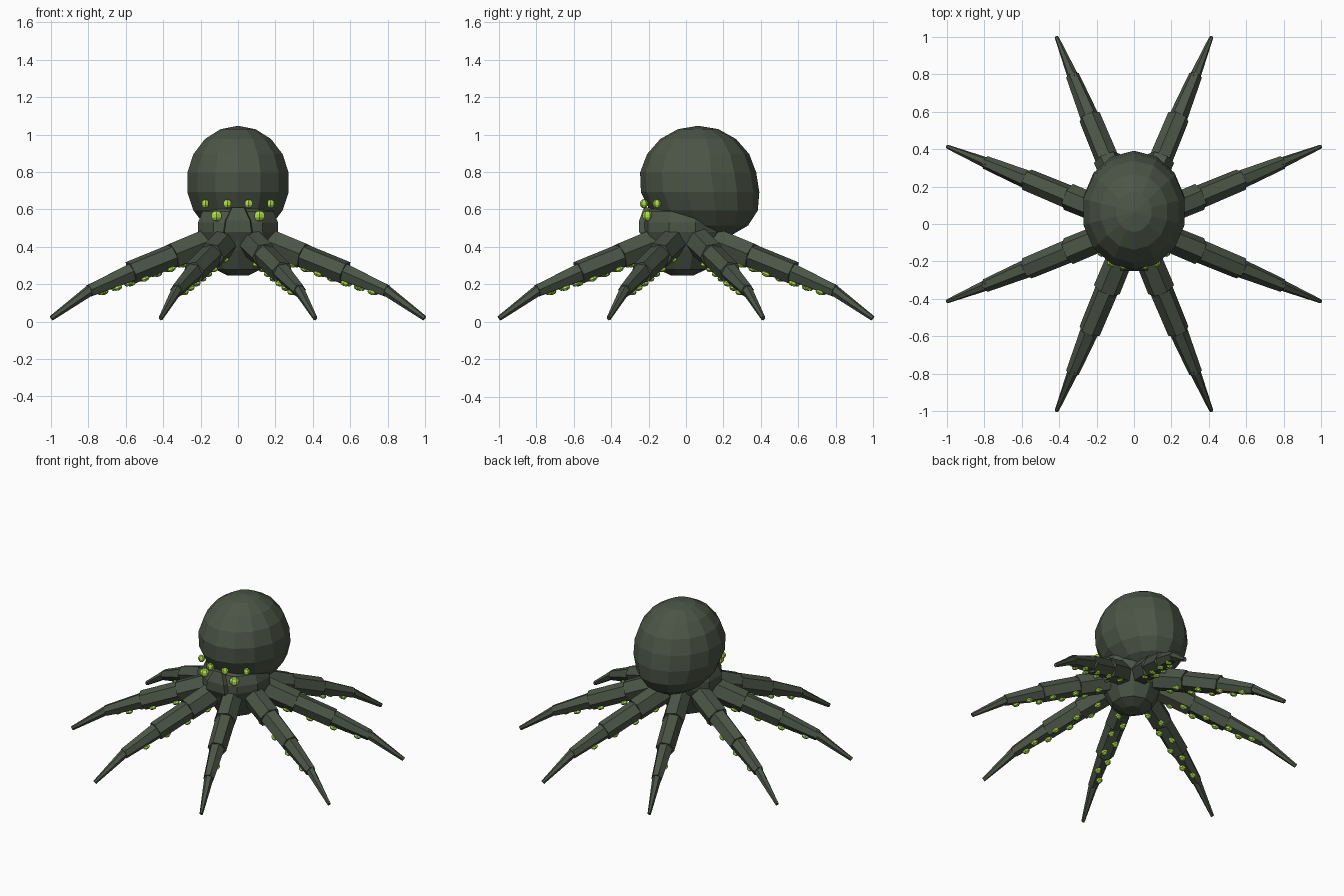
import bpy, bmesh, math
from mathutils import Vector, Matrix

cube = bpy.data.objects.get("Cube")
if cube:
    bpy.data.objects.remove(cube, do_unlink=True)


def make_material(name, color):
    mat = bpy.data.materials.new(name)
    mat.use_nodes = True
    mat.diffuse_color = color
    mat.node_tree.nodes["Principled BSDF"].inputs["Base Color"].default_value = color
    return mat


skin = make_material("dark moss skin", (0.072, 0.09, 0.062, 1))
glow = make_material("lime green", (0.42, 0.77, 0.06, 1))


def finish(name, bm, mat):
    bmesh.ops.recalc_face_normals(bm, faces=bm.faces)
    mesh = bpy.data.meshes.new(name)
    bm.to_mesh(mesh)
    bm.free()
    mesh.materials.append(mat)
    obj = bpy.data.objects.new(name, mesh)
    bpy.context.collection.objects.link(obj)
    return obj


def bridge_rings(bm, rings):
    """Skin a list of point rings and cap both ends."""
    loops = [[bm.verts.new(p) for p in ring] for ring in rings]
    for a, b in zip(loops, loops[1:]):
        n = len(a)
        for i in range(n):
            j = (i + 1) % n
            bm.faces.new((a[i], a[j], b[j], b[i]))
    bm.faces.new(loops[0])
    bm.faces.new(loops[-1])


def add_ball(bm, center, size, segments=6, rings=5, pitch=0):
    mat = (Matrix.Translation(center) @ Matrix.Rotation(pitch, 4, "Y")
           @ Matrix.Diagonal((*size, 1)))
    bmesh.ops.create_uvsphere(bm, u_segments=segments, v_segments=rings,
                              radius=1, matrix=mat)


# Bulbous head, the lower back swept out behind
bm = bmesh.new()
add_ball(bm, (0, 0.065, 0.745), (0.282, 0.315, 0.302), 14, 9)
for v in bm.verts:
    drop = max(0, 0.745 - v.co.z)
    v.co.y += drop * (0.2 + 0.12 * (v.co.y - 0.065) / 0.315)
finish("head", bm, skin)

# Lower body tapering to a rounded belly
bm = bmesh.new()
profile = [(0.06, 0.247), (0.13, 0.28), (0.185, 0.38), (0.225, 0.48),
           (0.225, 0.53), (0.2, 0.59), (0.12, 0.64)]
bridge_rings(bm, [[(r * math.cos(math.tau * (i + 0.5) / 10),
                    r * math.sin(math.tau * (i + 0.5) / 10) - 0.02, z)
                   for i in range(10)] for r, z in profile])
finish("body", bm, skin)

# Raised face plate between the eyes
bm = bmesh.new()
bridge_rings(bm, [[(-w, -0.16, z), (w, -0.16, z), (w * 0.8, y, z), (-w * 0.8, y, z)]
                  for w, y, z in [(0.05, -0.2, 0.39), (0.09, -0.25, 0.48),
                                  (0.08, -0.25, 0.54), (0.04, -0.225, 0.61)]])
finish("face_plate", bm, skin)

# Six eyes
bm = bmesh.new()
for side in (-1, 1):
    add_ball(bm, (side * 0.057, -0.225, 0.63), (0.025, 0.022, 0.025))
    add_ball(bm, (side * 0.175, -0.155, 0.63), (0.022, 0.022, 0.025))
    add_ball(bm, (side * 0.115, -0.205, 0.565), (0.033, 0.029, 0.03))
finish("eyes", bm, glow)

# Arm path: distance out, height, half width, half thickness
PATH = [(0.08, 0.46, 0.07, 0.075), (0.38, 0.352, 0.074, 0.068),
        (0.62, 0.262, 0.06, 0.058), (0.86, 0.165, 0.036, 0.033),
        (1.08, 0.018, 0.011, 0.013)]


def arm_ring(center, along, half_w, half_h, roll):
    up = Vector((-along.z, 0, along.x))
    ring = []
    for i in range(6):
        a = math.tau * i / 6 + roll
        ring.append(center + Vector((0, math.cos(a) * half_w, 0))
                    + up * math.sin(a) * half_h * 1.1)
    return ring


def path_at(r):
    for a, b in zip(PATH, PATH[1:]):
        if r <= b[0]:
            t = (r - a[0]) / (b[0] - a[0])
            return [p + (q - p) * t for p, q in zip(a, b)]


# Eight arms of overlapping tapered segments, with suckers beneath
for k in range(8):
    turn = Matrix.Rotation(math.tau * (k + 0.5) / 8, 4, "Z")
    bm = bmesh.new()
    for s, (a, b) in enumerate(zip(PATH, PATH[1:])):
        start, end = Vector((a[0], 0, a[1])), Vector((b[0], 0, b[1]))
        along = (end - start).normalized()
        roll = 0.16 * (-1) ** (s + k)
        shrink = 0.86 if s else 1
        bridge_rings(bm, [
            arm_ring(start - along * 0.025, along, a[2] * shrink, a[3] * shrink, roll),
            arm_ring(end, along, b[2], b[3], roll)])
    bm.transform(turn)
    finish(f"arm_{k + 1}", bm, skin)

    bm = bmesh.new()
    for i in range(8):
        r, z, w, h = path_at(0.27 + 0.075 * i)
        side = (-1) ** i
        add_ball(bm, (r - 0.35 * h, side * w * 0.36, z - h * 0.86),
                 (0.026, 0.022, 0.015), 6, 4, pitch=0.37)
    bm.transform(turn)
    finish(f"suckers_{k + 1}", bm, glow)
